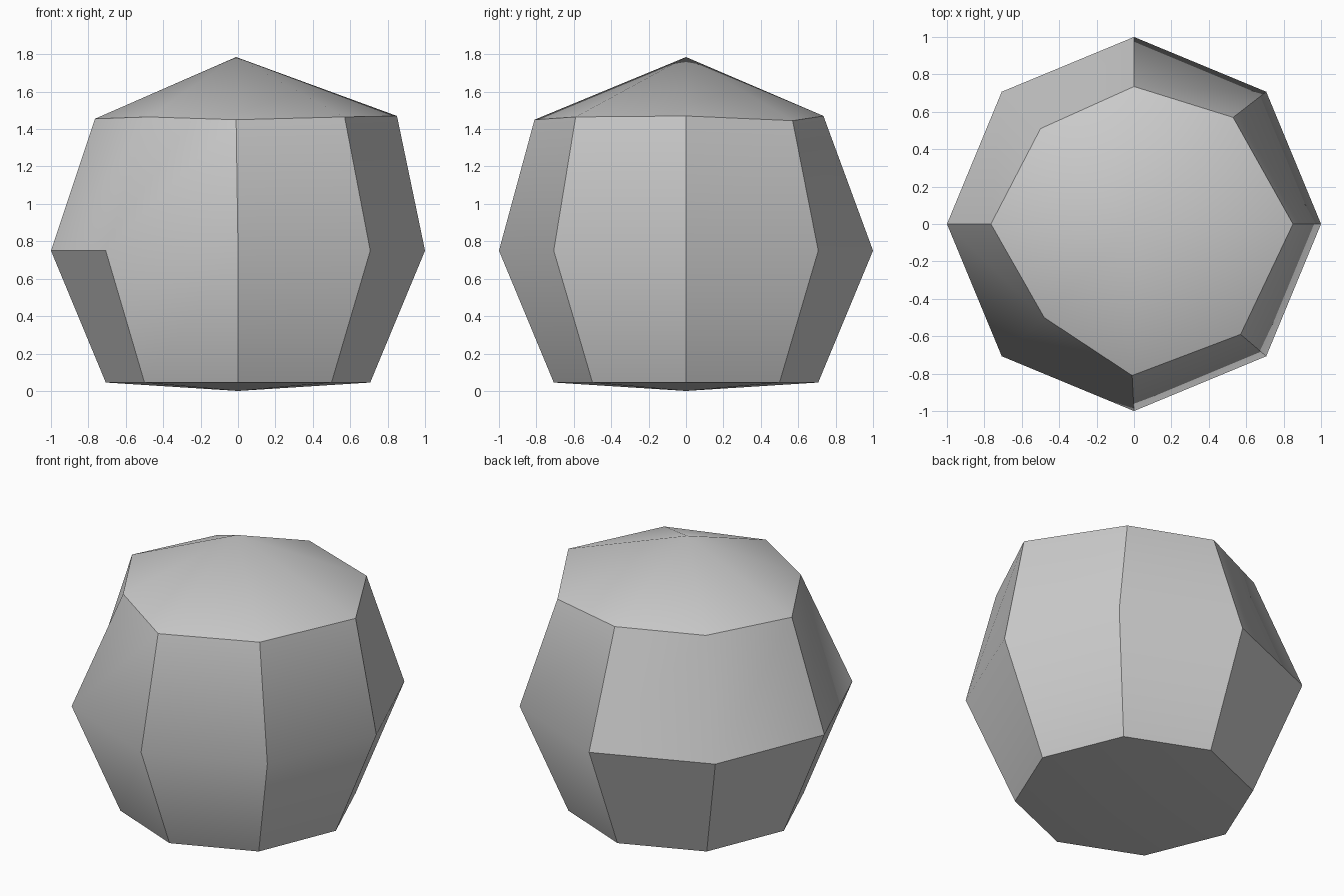
import bpy
import bmesh
from math import cos, sin, radians

cube = bpy.data.objects.get("Cube")
if cube:
    bpy.data.objects.remove(cube, do_unlink=True)

# Plain grey stone
grey = bpy.data.materials.new("stone_grey")
grey.use_nodes = True
colour = (0.6, 0.6, 0.6, 1)
grey.diffuse_color = colour
grey.node_tree.nodes["Principled BSDF"].inputs["Base Color"].default_value = colour

SIDES = 8
bm = bmesh.new()


def ring(radius, z):
    """Regular eight-sided ring, counter-clockwise from +x."""
    angles = [radians(360 / SIDES * i) for i in range(SIDES)]
    return [bm.verts.new((radius * cos(a), radius * sin(a), z)) for a in angles]


# Rings: regular base and belt, uneven shoulder
base = ring(0.707, 0.045)
belt = ring(1.0, 0.75)
shoulder = [bm.verts.new(p) for p in (
    (0.85, 0, 1.47), (0.53, 0.57, 1.445), (0, 0.735, 1.47), (-0.5, 0.51, 1.46),
    (-0.765, 0, 1.455), (-0.48, -0.5, 1.465), (-0.01, -0.81, 1.45), (0.57, -0.59, 1.465))]
bottom = bm.verts.new((0, 0, 0))
peak = bm.verts.new((-0.01, 0, 1.785))

# Walls, low cone below and peaked cap above
for i in range(SIDES):
    j = (i + 1) % SIDES
    bm.faces.new((base[i], base[j], belt[j], belt[i]))
    bm.faces.new((belt[i], belt[j], shoulder[j], shoulder[i]))
    bm.faces.new((base[j], base[i], bottom))
    bm.faces.new((shoulder[i], shoulder[j], peak))
for face in bm.faces:
    face.smooth = True


def sharpen(a, b):
    bm.edges.get((a, b)).smooth = False


# Creases: rims, uprights, and the belt on the left-hand back panels
for i in range(SIDES):
    j = (i + 1) % SIDES
    sharpen(base[i], base[j])
    sharpen(shoulder[i], shoulder[j])
    sharpen(base[i], belt[i])
    if i not in (3, 5):
        sharpen(belt[i], shoulder[i])
    if i in (2, 3, 4):
        sharpen(belt[i], belt[j])

mesh = bpy.data.meshes.new("faceted_rock")
bm.to_mesh(mesh)
bm.free()
mesh.materials.append(grey)
rock = bpy.data.objects.new("faceted_rock", mesh)
bpy.context.collection.objects.link(rock)
